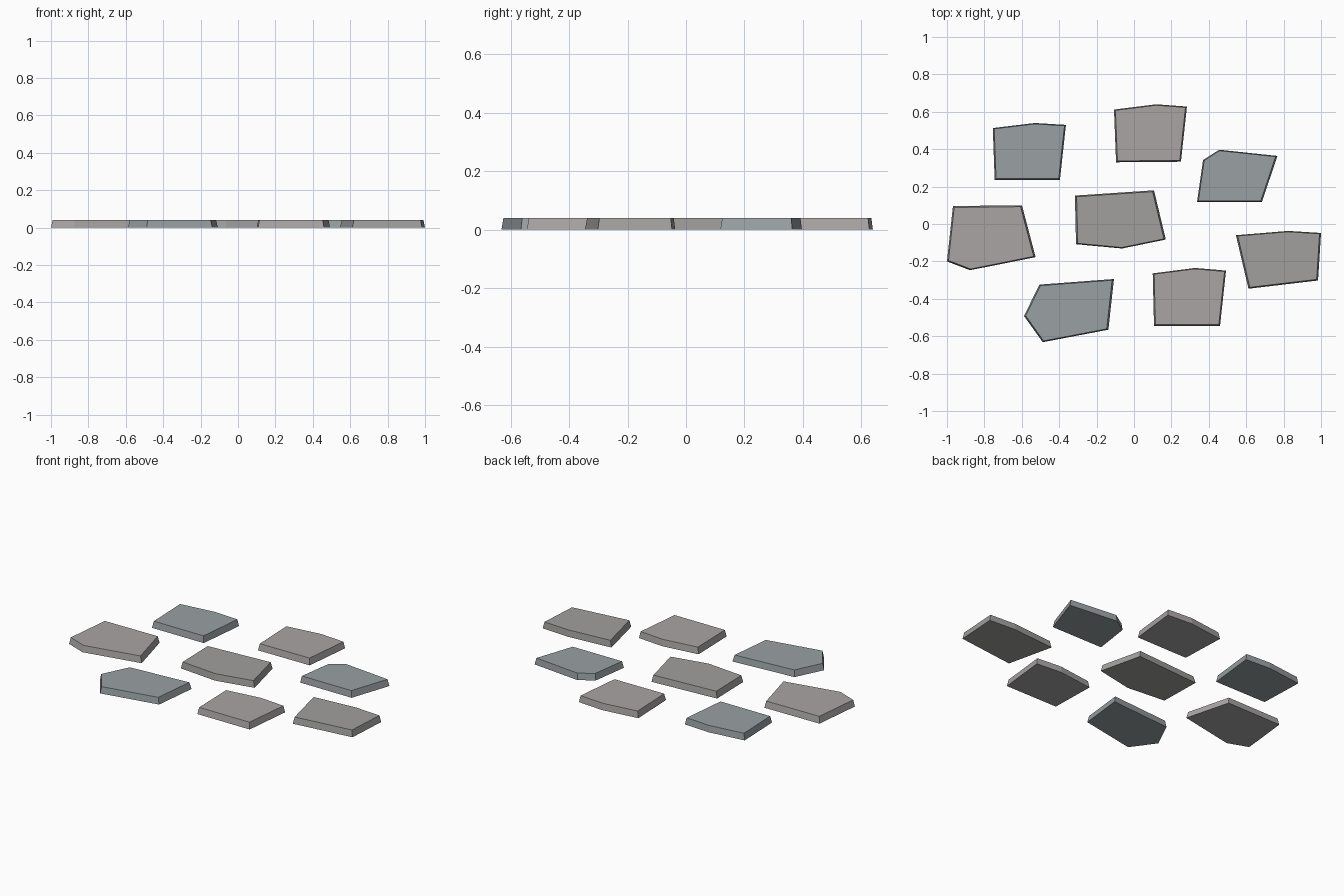
import bpy, bmesh
from mathutils import Vector

if "Cube" in bpy.data.objects:
    bpy.data.objects.remove(bpy.data.objects["Cube"])

HEIGHT = 0.04
TOP_SCALE = 0.96   # tops are slightly smaller than the bases


def material(name, rgb):
    m = bpy.data.materials.new(name)
    m.diffuse_color = (*rgb, 1)
    m.use_nodes = True
    m.node_tree.nodes["Principled BSDF"].inputs["Base Color"].default_value = m.diffuse_color
    return m


warm = material("warm_grey", (0.40, 0.375, 0.375))
blue = material("blue_grey", (0.32, 0.35, 0.365))
plain = material("neutral_grey", (0.355, 0.35, 0.345))

# Base outline of every paving stone, clockwise from the back left
stones = [
    (blue, [(-.755, .513), (-.53, .54), (-.364, .53), (-.396, .235), (-.745, .235)]),
    (warm, [(-.107, .612), (.118, .64), (.283, .628), (.251, .333), (-.096, .33)]),
    (blue, [(.369, .342), (.455, .397), (.767, .364), (.684, .118), (.337, .118)]),
    (warm, [(-.968, .096), (-.599, .10), (-.526, -.177), (-.877, -.247), (-1.0, -.2)]),
    (plain, [(-.316, .152), (.107, .18), (.17, -.083), (-.064, -.131), (-.31, -.108)]),
    (plain, [(.545, -.06), (.824, -.037), (1.0, -.048), (.984, -.302), (.612, -.346)]),
    (warm, [(.1, -.264), (.326, -.235), (.492, -.249), (.46, -.545), (.107, -.545)]),
    (blue, [(-.506, -.324), (-.107, -.294), (-.137, -.565), (-.488, -.632), (-.588, -.492)]),
]


def add_stone(index, mat, outline):
    """Tapered flat slab raised from its base outline."""
    bm = bmesh.new()
    base = [bm.verts.new((x, y, 0)) for x, y in outline]
    centre = sum((v.co for v in base), Vector()) / len(base)
    top = [bm.verts.new(centre + (v.co - centre) * TOP_SCALE + Vector((0, 0, HEIGHT)))
           for v in base]
    bm.faces.new(base)
    bm.faces.new(top)
    for i in range(len(base)):
        j = (i + 1) % len(base)
        bm.faces.new((base[i], base[j], top[j], top[i]))
    bmesh.ops.recalc_face_normals(bm, faces=bm.faces)
    mesh = bpy.data.meshes.new(f"paving_stone_{index}")
    bm.to_mesh(mesh)
    bm.free()
    mesh.materials.append(mat)
    bpy.context.collection.objects.link(bpy.data.objects.new(mesh.name, mesh))


for n, (mat, outline) in enumerate(stones, 1):
    add_stone(n, mat, outline)
